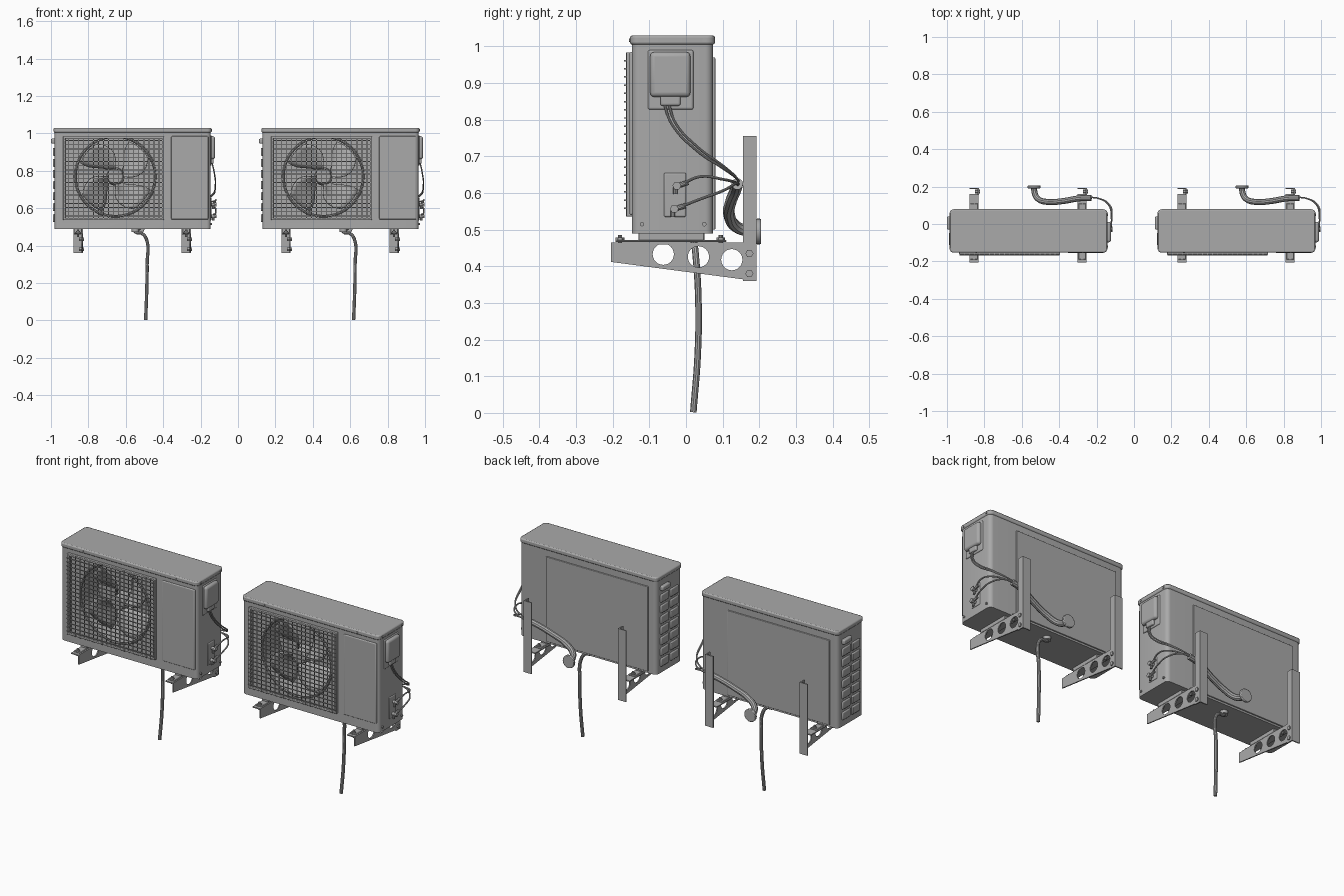
import bpy, bmesh, math
from mathutils import Matrix, Vector

if "Cube" in bpy.data.objects:
    bpy.data.objects.remove(bpy.data.objects["Cube"])

parts = []
grey = bpy.data.materials.new("grey")
grey.use_nodes = True
grey.diffuse_color = (0.4, 0.4, 0.4, 1)
grey.node_tree.nodes["Principled BSDF"].inputs["Base Color"].default_value = (0.4, 0.4, 0.4, 1)


def finish(name, bm, bevel=0, segments=3):
    bmesh.ops.recalc_face_normals(bm, faces=bm.faces)
    mesh = bpy.data.meshes.new(name)
    bm.to_mesh(mesh)
    bm.free()
    mesh.materials.append(grey)
    ob = bpy.data.objects.new(name, mesh)
    bpy.context.collection.objects.link(ob)
    if bevel:
        mod = ob.modifiers.new("round", 'BEVEL')
        mod.width, mod.segments = bevel, segments
        mod.limit_method = 'ANGLE'
    parts.append(ob)
    return ob


def add_box(bm, x, y, z):
    """Box from (low, high) ranges."""
    size = Matrix.Diagonal((x[1] - x[0], y[1] - y[0], z[1] - z[0], 1))
    mid = Matrix.Translation((sum(x) / 2, sum(y) / 2, sum(z) / 2))
    return bmesh.ops.create_cube(bm, size=1, matrix=mid @ size)["verts"]


def add_rod(bm, centre, radius, depth, axis, sides=20, tip=None):
    turn = Vector((0, 0, 1)).rotation_difference(Vector(axis)).to_matrix().to_4x4()
    bmesh.ops.create_cone(bm, cap_ends=True, segments=sides, radius1=radius,
                          radius2=radius if tip is None else tip, depth=depth,
                          matrix=Matrix.Translation(centre) @ turn)


def box(name, x, y, z, bevel=0):
    bm = bmesh.new()
    add_box(bm, x, y, z)
    return finish(name, bm, bevel)


def bake(ob):
    """Turn modifiers or a curve into a plain mesh object."""
    bpy.context.view_layer.update()
    mesh = bpy.data.meshes.new_from_object(ob.evaluated_get(bpy.context.evaluated_depsgraph_get()))
    new = bpy.data.objects.new(ob.name, mesh)
    name = ob.name
    bpy.context.collection.objects.link(new)
    if ob in parts:
        parts.remove(ob)
    bpy.data.objects.remove(ob)
    new.name = name
    parts.append(new)
    return new


def cut(ob, bm):
    cutter = finish("cutter", bm)
    parts.remove(cutter)
    mod = ob.modifiers.new("cut", 'BOOLEAN')
    mod.object, mod.solver = cutter, 'EXACT'
    ob = bake(ob)
    bpy.data.objects.remove(cutter)
    return ob


def tube(name, points, radius):
    curve = bpy.data.curves.new(name, 'CURVE')
    curve.dimensions, curve.bevel_depth = '3D', radius
    curve.bevel_resolution, curve.resolution_u, curve.use_fill_caps = 3, 8, True
    spline = curve.splines.new('BEZIER')
    spline.bezier_points.add(len(points) - 1)
    for p, co in zip(spline.bezier_points, points):
        p.co = co
        p.handle_left_type = p.handle_right_type = 'AUTO'
    curve.materials.append(grey)
    ob = bpy.data.objects.new(name, curve)
    bpy.context.collection.objects.link(ob)
    return bake(ob)


# Casing with rounded upright corners, a square recess and a round fan well
W, FRONT, BACK = 0.418, -0.148, 0.074
FX, FZ, FR = -0.092, 0.77, 0.213
bm = bmesh.new()
add_box(bm, (-W, W), (FRONT, BACK), (0.49, 1.01))
upright = [e for e in bm.edges if abs(e.verts[0].co.z - e.verts[1].co.z) > 0.1]
bmesh.ops.bevel(bm, geom=upright, offset=0.022, segments=5, profile=0.5, affect='EDGES')
casing = finish("casing", bm)
bm = bmesh.new()
add_box(bm, (-0.362, 0.16), (-0.2, FRONT + 0.012), (0.545, 0.975))
casing = cut(casing, bm)
bm = bmesh.new()
add_rod(bm, (FX, -0.1, FZ), FR, 0.24, (0, 1, 0), 48)
casing = cut(casing, bm)

# Lid with overhanging rim and screws
bm = bmesh.new()
lid_verts = add_box(bm, (-0.422, 0.422), (-0.153, 0.079), (1.005, 1.03))
upright = [e for e in bm.edges if abs(e.verts[0].co.z - e.verts[1].co.z) > 0.01]
bmesh.ops.bevel(bm, geom=upright, offset=0.022, segments=5, profile=0.5, affect='EDGES')
finish("lid", bm, 0.006, 2)
bm = bmesh.new()
for y in (-0.12, 0.05):
    for z in (0.515, 1.017):
        add_rod(bm, (0.42, y, z), 0.006, 0.01, (1, 0, 0), 10)
for x in (-0.28, 0.29):
    add_rod(bm, (x, -0.153, 1.017), 0.005, 0.006, (0, 1, 0), 10)
finish("screws", bm)

# Front: service panel, grille frame and wire grille
box("front_panel", (0.207, 0.405), (-0.154, -0.14), (0.54, 0.985), 0.005)
X0, X1, Z0, Z1 = -0.371, 0.169, 0.536, 0.984
bm = bmesh.new()
for x in (X0, X1 - 0.012):
    add_box(bm, (x, x + 0.012), (-0.163, -0.146), (Z0, Z1))
for z in (Z0, Z1 - 0.012):
    add_box(bm, (X0, X1), (-0.163, -0.146), (z, z + 0.012))
finish("grille_frame", bm, 0.003, 2)
bm = bmesh.new()
for i in range(1, 20):
    x = X0 + (X1 - X0) * i / 20
    add_box(bm, (x - 0.0018, x + 0.0018), (-0.164, -0.16), (Z0, Z1))
for i in range(1, 20):
    z = Z0 + (Z1 - Z0) * i / 20
    add_box(bm, (X0 + 0.003, X1 - 0.003), (-0.169, -0.164), (z - 0.002, z + 0.002))
    for x in (X0 + 0.003, X1 - 0.007):
        add_box(bm, (x, x + 0.004), (-0.169, -0.15), (z - 0.002, z + 0.002))
finish("wire_grille", bm)

# Fan: ring, hub and four swept blades
bpy.ops.mesh.primitive_torus_add(major_radius=FR, minor_radius=0.007, major_segments=48,
                                 minor_segments=8, location=(FX, -0.137, FZ),
                                 rotation=(math.pi / 2, 0, 0))
ring = bpy.context.object
ring.name = "fan_ring"
ring.data.materials.append(grey)
parts.append(ring)
bm = bmesh.new()
add_rod(bm, (FX, -0.09, FZ), 0.05, 0.06, (0, -1, 0), 24, 0.04)
add_rod(bm, (FX, -0.03, FZ), 0.025, 0.11, (0, -1, 0), 16)
finish("fan_hub", bm, 0.006)
bm = bmesh.new()
N, M = 6, 6
for b in range(4):
    grid = []
    for i in range(N + 1):
        r = 0.04 + 0.16 * i / N
        row = []
        for j in range(M + 1):
            t = j / M - 0.5
            a = b * math.pi / 2 + 0.35 + 0.5 * i / N + t * (0.7 + 0.45 * math.sin(math.pi * i / N))
            row.append(bm.verts.new((FX + r * math.cos(a), -0.09 + 0.06 * t, FZ + r * math.sin(a))))
        grid.append(row)
    for i in range(N):
        for j in range(M):
            bm.faces.new((grid[i][j], grid[i + 1][j], grid[i + 1][j + 1], grid[i][j + 1]))
blades = finish("fan_blades", bm)
blades.modifiers.new("thickness", 'SOLIDIFY').thickness = 0.004

# Back panel and louvred left end with a grip
box("back_panel", (-0.37, 0.255), (0.06, 0.08), (0.5, 0.97), 0.003)
bm = bmesh.new()
for row in range(7):
    z = 0.525 + row * 0.059
    for y in (-0.115, -0.03):
        add_box(bm, (-0.425, -0.41), (y, y + 0.07), (z, z + 0.044))
finish("side_louvres", bm, 0.005, 2)
box("side_grip", (-0.436, -0.41), (-0.03, 0.04), (0.945, 0.972), 0.007)

# Terminal cover on the right end
box("cover_base", (0.41, 0.423), (-0.104, 0.02), (0.828, 0.99), 0.005)
box("terminal_cover", (0.41, 0.441), (-0.098, 0.012), (0.862, 0.985), 0.012)
box("cover_gland", (0.41, 0.434), (-0.07, -0.015), (0.838, 0.87), 0.006)

# Valves with service caps
bm = bmesh.new()
for y, z in ((-0.025, 0.62), (-0.032, 0.557)):
    add_rod(bm, (0.432, y, z), 0.009, 0.035, (1, 0, 0), 12)
    add_rod(bm, (0.444, y, z), 0.012, 0.01, (1, 0, 0), 6)
    add_rod(bm, (0.436, y + 0.012, z + 0.003), 0.007, 0.04, (0, 1, 0.3), 10)
    add_rod(bm, (0.432, y - 0.004, z - 0.014), 0.006, 0.018, (0, 0, 1), 8)
finish("valves", bm)
box("valve_plate", (0.41, 0.422), (-0.06, 0.0), (0.535, 0.655), 0.004)

# Cables, refrigerant lines, lagged pipe with wall collar, and drain hose
for k, dy in enumerate((0, 0.012)):
    tube("cable_%d" % k, [(0.425, -0.06 + dy, 0.845), (0.437, -0.04 + dy, 0.79), (0.443, 0.03, 0.715 + dy),
                          (0.425, 0.105, 0.665 + dy / 2), (0.36, 0.14, 0.638), (0.3, 0.14, 0.625)], 0.0035)
for y, z in ((-0.01, 0.625), (-0.015, 0.562)):
    tube("copper_line", [(0.438, y, z), (0.446, y + 0.05, z + 0.02), (0.435, 0.1, 0.5 * z + 0.325),
                         (0.37, 0.138, 0.627), (0.3, 0.14, 0.62)], 0.004)
tube("lagged_pipe", [(0.335, 0.14, 0.625), (0.27, 0.137, 0.612), (0.18, 0.122, 0.575), (0.1, 0.118, 0.54),
                     (0.05, 0.135, 0.51), (0.033, 0.165, 0.497), (0.03, 0.2, 0.495)], 0.016)
bm = bmesh.new()
add_rod(bm, (0.03, 0.198, 0.495), 0.035, 0.014, (0, 1, 0), 24)
finish("wall_collar", bm, 0.003, 2)
tube("drain_hose", [(0.015, 0.02, 0.492), (0.018, 0.02, 0.472), (0.05, 0.022, 0.465), (0.074, 0.026, 0.435),
                    (0.078, 0.034, 0.3), (0.076, 0.032, 0.16), (0.07, 0.02, 0.002)], 0.009)
bm = bmesh.new()
add_rod(bm, (0.015, 0.02, 0.483), 0.02, 0.02, (0, 0, 1), 16)
finish("drain_socket", bm)

# Wall brackets: holed web, top flange, upright angle bar, feet and bolts
for cx in (-0.291, 0.287):
    bm = bmesh.new()
    x = cx + 0.018
    ring_a = [bm.verts.new((x, y, z)) for y, z in ((-0.205, 0.412), (0.19, 0.36), (0.19, 0.465), (-0.205, 0.465))]
    face = bm.faces.new(ring_a)
    ext = bmesh.ops.extrude_face_region(bm, geom=[face])["geom"]
    bmesh.ops.translate(bm, vec=(0.006, 0, 0), verts=[v for v in ext if isinstance(v, bmesh.types.BMVert)])
    web = finish("bracket_web", bm)
    bm = bmesh.new()
    for y, z in ((-0.062, 0.433), (0.034, 0.426), (0.125, 0.418)):
        add_rod(bm, (x, y, z), 0.029, 0.1, (1, 0, 0), 24)
    cut(web, bm)
    bm = bmesh.new()
    add_box(bm, (cx - 0.024, cx + 0.024), (-0.205, 0.16), (0.459, 0.465))
    add_box(bm, (cx - 0.024, cx + 0.024), (0.187, 0.193), (0.36, 0.755))
    add_box(bm, (cx + 0.018, cx + 0.025), (0.155, 0.193), (0.36, 0.755))
    finish("bracket_bar", bm)
    bm = bmesh.new()
    for z in (0.435, 0.38):
        add_rod(bm, (cx + 0.018, 0.173, z), 0.011, 0.026, (1, 0, 0), 6)
    for y in (-0.18, 0.095):
        add_rod(bm, (cx, y, 0.466), 0.006, 0.04, (0, 0, 1), 10)
        add_rod(bm, (cx, y, 0.472), 0.012, 0.012, (0, 0, 1), 6)
    finish("bracket_bolts", bm)
    bm = bmesh.new()
    add_box(bm, (cx - 0.02, cx + 0.02), (-0.19, 0.11), (0.466, 0.472))
    add_box(bm, (cx - 0.02, cx + 0.02), (-0.13, 0.05), (0.47, 0.492))
    finish("foot_rail", bm, 0.002, 1)

# Smooth rounded surfaces, then place the pair of units
bpy.ops.object.select_all(action='DESELECT')
for ob in parts:
    ob.select_set(True)
bpy.context.view_layer.objects.active = parts[0]
bpy.ops.object.shade_smooth_by_angle(angle=math.radians(35))
for ob in parts:
    twin = ob.copy()
    bpy.context.collection.objects.link(twin)
    ob.location.x -= 0.564
    twin.location.x += 0.548
